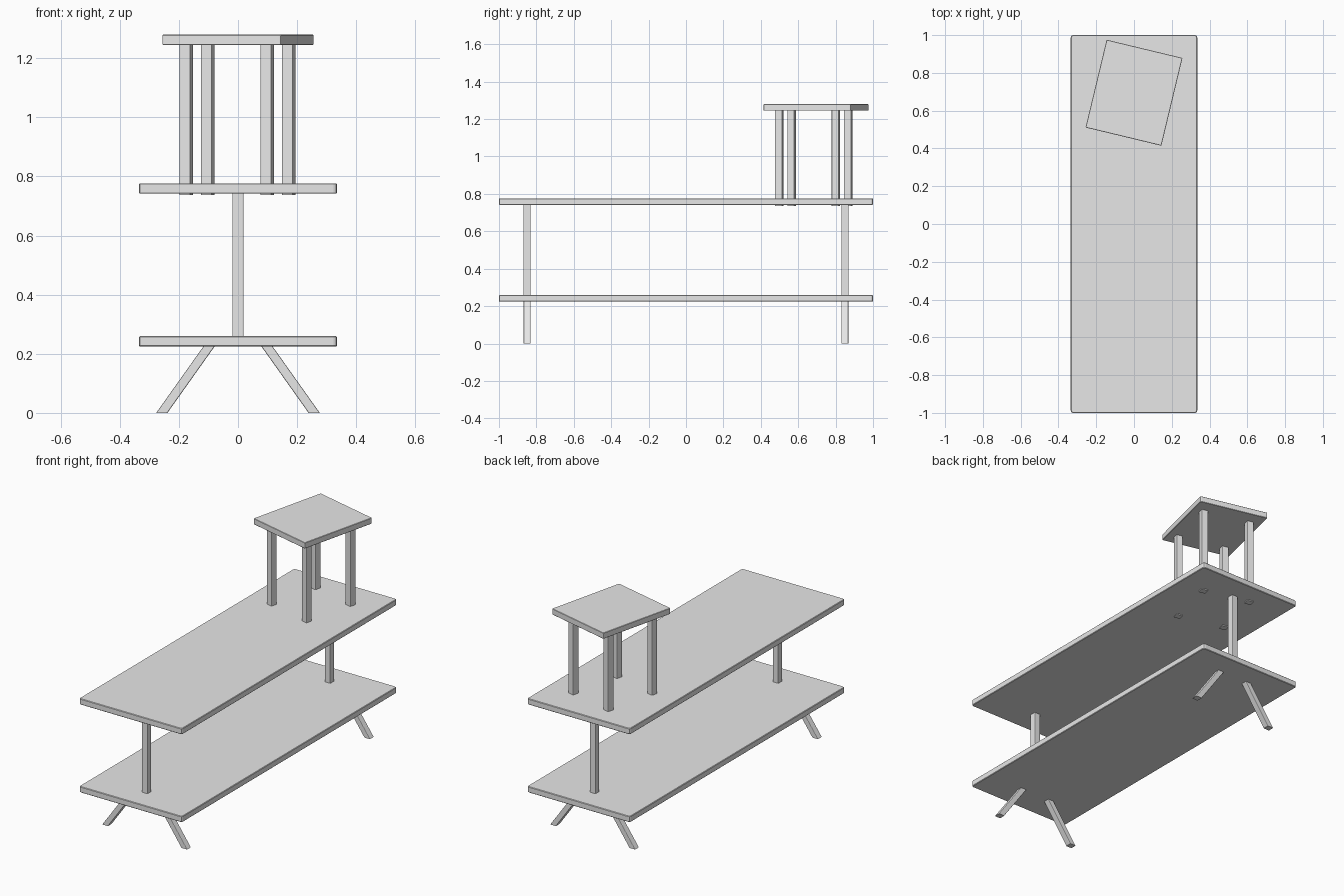
import bpy, bmesh, math
from mathutils import Matrix, Vector

cube = bpy.data.objects.get("Cube")
if cube:
    bpy.data.objects.remove(cube, do_unlink=True)

# Single grey material
grey = bpy.data.materials.new("light_grey")
grey.use_nodes = True
color = (0.8, 0.8, 0.8, 1.0)
grey.diffuse_color = color
grey.node_tree.nodes["Principled BSDF"].inputs["Base Color"].default_value = color


def box(name, size, center, corner, rim=0.0, spin=0.0, shear=0.0):
    """Box with rounded upright edges, softened rims, optional spin and x lean."""
    bm = bmesh.new()
    bmesh.ops.create_cube(bm, size=1)
    bmesh.ops.scale(bm, vec=size, verts=bm.verts)
    upright = [e for e in bm.edges
               if abs(e.verts[0].co.z - e.verts[1].co.z) > size[2] / 2]
    bmesh.ops.bevel(bm, geom=upright, offset=corner, segments=2,
                    profile=0.5, affect='EDGES')
    if rim:
        level = [e for e in bm.edges if len(e.link_faces) == 2 and
                 abs(e.verts[0].co.z - e.verts[1].co.z) < size[2] / 2]
        bmesh.ops.bevel(bm, geom=level, offset=rim, segments=1, affect='EDGES')
    lean = Matrix.Identity(4)
    lean[0][2] = shear
    bm.transform(Matrix.Translation(Vector(center))
                 @ Matrix.Rotation(spin, 4, 'Z') @ lean)
    mesh = bpy.data.meshes.new(name)
    bm.to_mesh(mesh)
    bm.free()
    mesh.materials.append(grey)
    obj = bpy.data.objects.new(name, mesh)
    bpy.context.collection.objects.link(obj)
    return obj


# Two long shelves
shelf = (0.67, 2.0, 0.035)
box("lower_shelf", shelf, (0, 0, 0.242), 0.012, 0.003)
box("upper_shelf", shelf, (0, 0, 0.759), 0.012, 0.003)

# Posts between the shelves and splayed feet below
for y, end in ((-0.85, "front"), (0.85, "back")):
    box(f"{end}_post", (0.038, 0.038, 0.5), (0, y, 0.5), 0.004)
    for side, label in ((1, "left"), (-1, "right")):
        box(f"{end}_{label}_foot", (0.038, 0.037, 0.23),
            (side * 0.176, y, 0.115), 0.004, shear=-side * 0.71)

# Turned stool on the upper shelf
turn = math.radians(-13.5)
box("stool_seat", (0.413, 0.478, 0.035), (0, 0.695, 1.262), 0.004, 0.002, turn)
for sx, label in ((1, "left"), (-1, "right")):
    for sy, end in ((-1, "front"), (1, "back")):
        offset = Matrix.Rotation(turn, 3, 'Z') @ Vector((sx * 0.141, sy * 0.156, 0))
        box(f"stool_{end}_{label}_leg", (0.039, 0.039, 0.515),
            Vector((-0.002, 0.683, 0.994)) + offset, 0.004, spin=turn)
